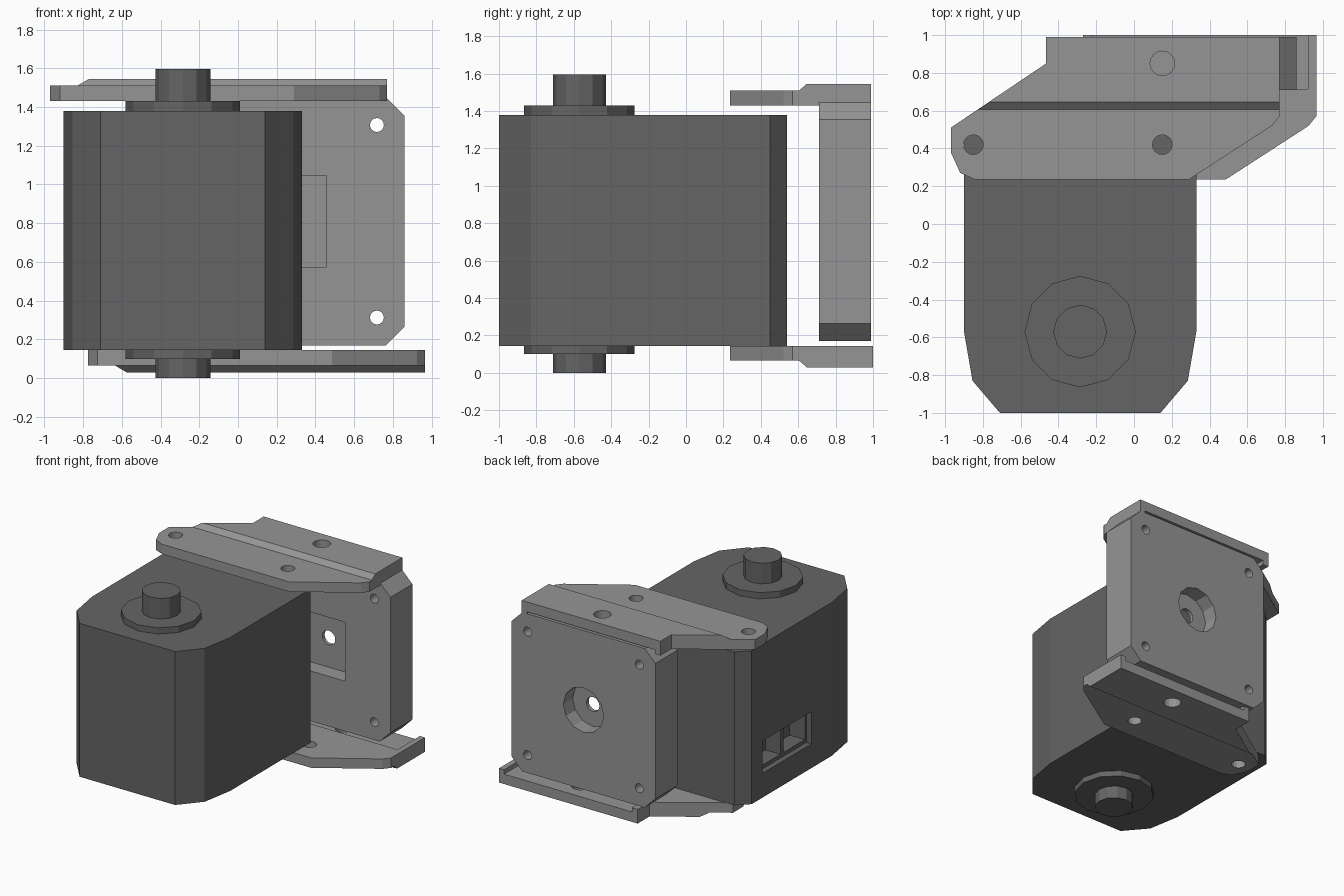
import bpy, bmesh
from math import cos, sin, tau
from mathutils import Matrix

if "Cube" in bpy.data.objects:
    bpy.data.objects.remove(bpy.data.objects["Cube"], do_unlink=True)


def make_material(name, value):
    mat = bpy.data.materials.new(name)
    mat.use_nodes = True
    colour = (value, value, value, 1)
    mat.diffuse_color = colour
    mat.node_tree.nodes["Principled BSDF"].inputs["Base Color"].default_value = colour
    return mat


dark_grey = make_material("dark_grey", 0.13)
light_grey = make_material("light_grey", 0.30)


def prism(name, points, axis, low, high, mat):
    """Extrude a flat outline along an axis."""
    place = {"x": lambda u, v, w: (w, u, v),
             "y": lambda u, v, w: (u, w, v),
             "z": lambda u, v, w: (u, v, w)}[axis]
    bm = bmesh.new()
    ends = [[bm.verts.new(place(u, v, w)) for u, v in points] for w in (low, high)]
    for ring in ends:
        bm.faces.new(ring)
    count = len(points)
    for i in range(count):
        j = (i + 1) % count
        bm.faces.new((ends[0][i], ends[0][j], ends[1][j], ends[1][i]))
    bmesh.ops.recalc_face_normals(bm, faces=bm.faces)
    mesh = bpy.data.meshes.new(name)
    bm.to_mesh(mesh)
    bm.free()
    mesh.materials.append(mat)
    obj = bpy.data.objects.new(name, mesh)
    bpy.context.collection.objects.link(obj)
    return obj


def circle(u, v, radius, sides=16):
    return [(u + radius * cos(tau * i / sides), v + radius * sin(tau * i / sides))
            for i in range(sides)]


def rect(u0, u1, v0, v1):
    return [(u0, v0), (u1, v0), (u1, v1), (u0, v1)]


def cut(obj, points, axis, low, high):
    """Subtract a prism from an object."""
    cutter = prism("cutter", points, axis, low, high, obj.data.materials[0])
    cutter.hide_render = True
    mod = obj.modifiers.new("cut", "BOOLEAN")
    mod.operation, mod.solver, mod.object = "DIFFERENCE", "EXACT", cutter
    bpy.context.view_layer.update()
    graph = bpy.context.evaluated_depsgraph_get()
    result = bpy.data.meshes.new_from_object(obj.evaluated_get(graph))
    obj.modifiers.clear()
    obj.data = result
    bpy.data.objects.remove(cutter, do_unlink=True)


# Motor housing with chamfered corners
CX = -0.285
half = [(0.425, -1), (0.57, -0.83), (0.615, -0.57), (0.615, 0.45), (0.525, 0.54)]
outline = [(CX + x, y) for x, y in half] + [(CX - x, y) for x, y in reversed(half)]
housing = prism("motor_housing", outline, "z", 0.145, 1.38, dark_grey)

# Connector sockets in the side of the housing
cut(housing, rect(-0.31, 0.31, 0.34, 0.60), "x", -1, -0.855)
for y in (-0.29, 0.02):
    cut(housing, rect(y, y + 0.27, 0.37, 0.57), "x", -0.95, -0.72)

# Output flanges and shafts on both ends
for label, f0, f1, s0, s1 in (("top", 1.38, 1.43, 1.43, 1.595),
                              ("bottom", 0.10, 0.145, 0, 0.10)):
    prism(label + "_flange", circle(CX, -0.57, 0.295, 12), "z", f0, f1, dark_grey)
    prism(label + "_shaft", circle(CX, -0.57, 0.142, 12), "z", s0, s1, dark_grey)

# Square mounting plate with clipped corners
PX, PZ, HALF, CLIP = 0.22, 0.81, 0.64, 0.545
corners = [(CLIP, -HALF), (HALF, -CLIP), (HALF, CLIP), (CLIP, HALF),
           (-CLIP, HALF), (-HALF, CLIP), (-HALF, -CLIP), (-CLIP, -HALF)]
plate = prism("mounting_plate", [(PX + u, PZ + v) for u, v in corners],
              "y", 0.71, 0.99, light_grey)
for sx in (-1, 1):
    for sz in (-1, 1):
        cut(plate, circle(PX + sx * 0.497, PZ + sz * 0.497, 0.036), "y", 0.5, 1.2)
cut(plate, rect(PX - 0.237, PX + 0.237, PZ - 0.237, PZ + 0.237), "y", 0.5, 0.84)
cut(plate, circle(PX, PZ, 0.18, 12), "y", 0.87, 1.2)
cut(plate, circle(PX, PZ, 0.058), "y", 0.5, 1.2)


def bracket(name, back):
    """Stepped arm with screw holes and a shallow seat for the plate."""
    arm = prism(name, [(-0.97, 0.51), (-0.97, 0.38), (-0.92, 0.27), (-0.84, 0.235),
                       (0.29, 0.235), (0.73, 0.52), (0.77, 0.57), (0.77, back),
                       (-0.465, back), (-0.465, 0.85)],
                "z", 1.43, 1.545, light_grey)
    step = [(0, 1.51), (0.605, 1.51), (0.645, 1.545), (0.645, 1.7), (0, 1.7)]
    cut(arm, step, "x", -1.5, 1.5)
    cut(arm, rect(-0.415, 0.725, 0.715, 1.3), "z", 1.3, 1.465)
    for x, y, r in ((-0.85, 0.42, 0.052), (0.15, 0.42, 0.052), (0.15, 0.85, 0.065)):
        cut(arm, circle(x, y, r), "z", 1.3, 1.7)
    return arm


# Upper arm, and the lower arm flipped over and shifted sideways
bracket("top_bracket", 0.99)
lower = bracket("bottom_bracket", 1.0)
lower.data.transform(Matrix.Translation((0.195, 0, 1.575)) @ Matrix.Diagonal((1, 1, -1, 1)))
lower.data.flip_normals()
